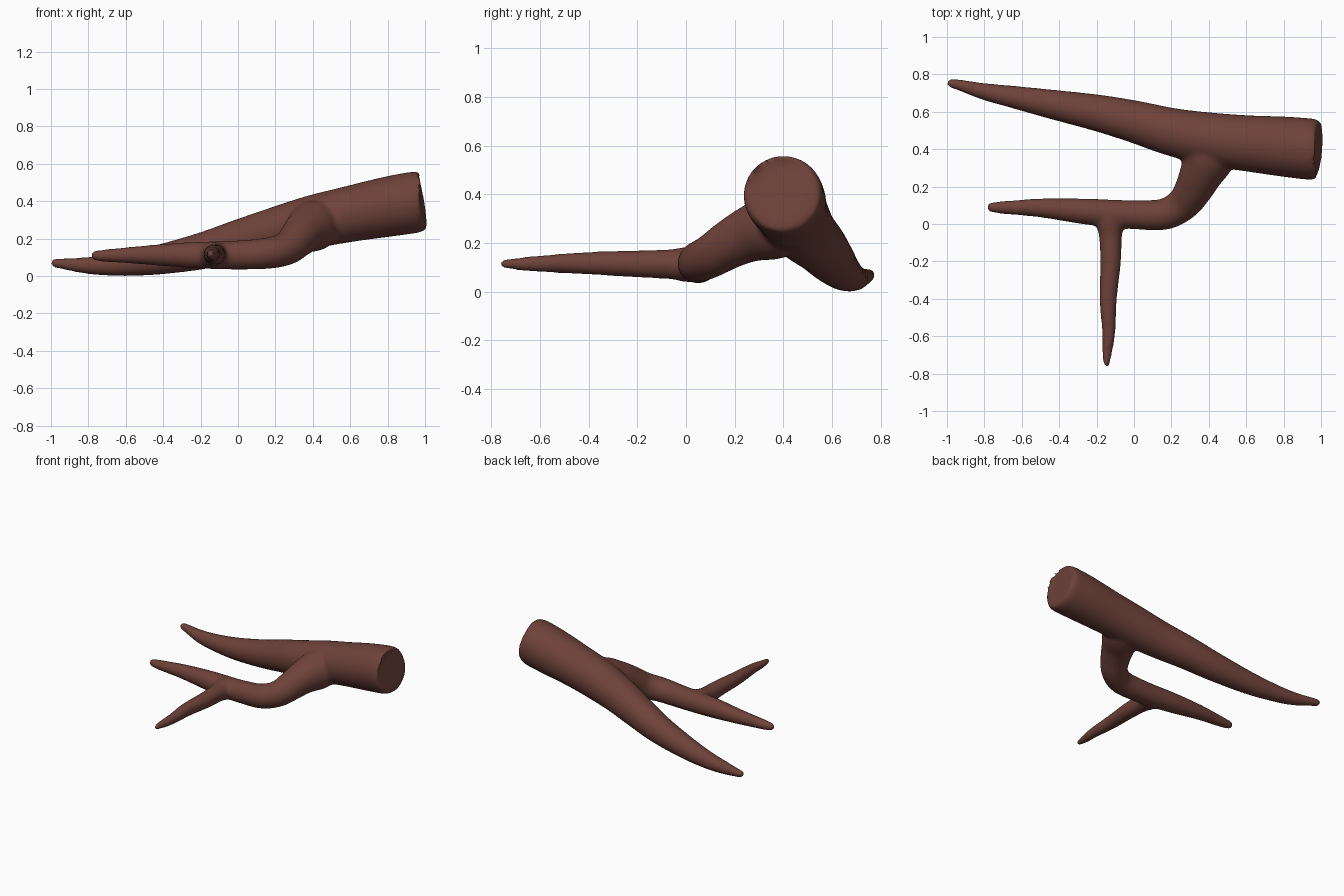
import bpy, bmesh, math
from mathutils import Vector

if "Cube" in bpy.data.objects:
    bpy.data.objects.remove(bpy.data.objects["Cube"])

SIDES = 32


def catmull(a, b, c, d, t):
    return 0.5 * (2 * b + (c - a) * t + (2 * a - 5 * b + 4 * c - d) * t * t
                  + (3 * b - a - 3 * c + d) * t ** 3)


def tube(bm, pts, steps=5):
    """Sweep a round section along smoothed (x, y, z, radius) points."""
    p = [Vector(q) for q in pts]
    p = [2 * p[0] - p[1]] + p + [2 * p[-1] - p[-2]]
    path = [catmull(*p[i:i + 4], s / steps)
            for i in range(len(p) - 3) for s in range(steps)] + [p[-2]]
    rings, side = [], None
    for i, q in enumerate(path):
        tan = (path[min(i + 1, len(path) - 1)].xyz - path[max(i - 1, 0)].xyz).normalized()
        ref = side or Vector((0, 0, 1))
        side = (ref - tan * ref.dot(tan)).normalized()
        up = tan.cross(side)
        rings.append([bm.verts.new(q.xyz + q.w * (side * math.cos(a) + up * math.sin(a)))
                      for a in (2 * math.pi * k / SIDES for k in range(SIDES))])
    for r, s in zip(rings, rings[1:]):
        for k in range(SIDES):
            j = (k + 1) % SIDES
            bm.faces.new((r[k], r[j], s[j], s[k]))
    bm.faces.new(rings[0][::-1])
    bm.faces.new(rings[-1])


bm = bmesh.new()
# main limb, thick sawn end to pointed tip
tube(bm, [(.985, .398, .398, .145), (.972, .399, .396, .157), (.945, .40, .394, .164),
          (.8, .414, .37, .161), (.6, .432, .332, .15), (.4, .455, .29, .142),
          (.2, .493, .24, .128), (0, .548, .187, .113), (-.2, .595, .132, .098),
          (-.45, .642, .083, .078), (-.65, .68, .06, .06), (-.8, .708, .056, .046),
          (-.93, .742, .065, .031), (-.985, .754, .07, .024), (-1.0, .756, .071, .014)])
# side branch, curving down out of the limb and turning left
tube(bm, [(.44, .44, .29, .13), (.40, .35, .265, .135), (.355, .26, .235, .115),
          (.315, .18, .195, .101), (.26, .105, .148, .09), (.16, .052, .122, .084),
          (0, .05, .112, .078), (-.15, .058, .111, .074), (-.3, .07, .112, .067),
          (-.5, .086, .112, .051), (-.7, .088, .109, .035), (-.765, .09, .109, .027),
          (-.785, .09, .109, .016)])
# twig pointing forward
tube(bm, [(-.13, .06, .112, .075), (-.128, -.01, .112, .072), (-.126, -.06, .113, .062),
          (-.125, -.2, .114, .056), (-.138, -.4, .117, .047), (-.135, -.58, .115, .036),
          (-.143, -.68, .114, .028), (-.146, -.745, .114, .019), (-.146, -.768, .114, .012)])
bmesh.ops.recalc_face_normals(bm, faces=bm.faces)
mesh = bpy.data.meshes.new("branch")
bm.to_mesh(mesh)
bm.free()
branch = bpy.data.objects.new("branch", mesh)
bpy.context.collection.objects.link(branch)

# bark
bark = bpy.data.materials.new("brown bark")
bark.diffuse_color = (.156, .054, .042, 1)
bark.use_nodes = True
bark.node_tree.nodes["Principled BSDF"].inputs["Base Color"].default_value = bark.diffuse_color
mesh.materials.append(bark)

# fuse the three limbs into one skin and soften the forks
fuse = branch.modifiers.new("fuse", 'REMESH')
fuse.mode = 'VOXEL'
fuse.voxel_size = .011
fuse.use_smooth_shade = True
soft = branch.modifiers.new("soften", 'SMOOTH')
soft.factor = .5
soft.iterations = 14
